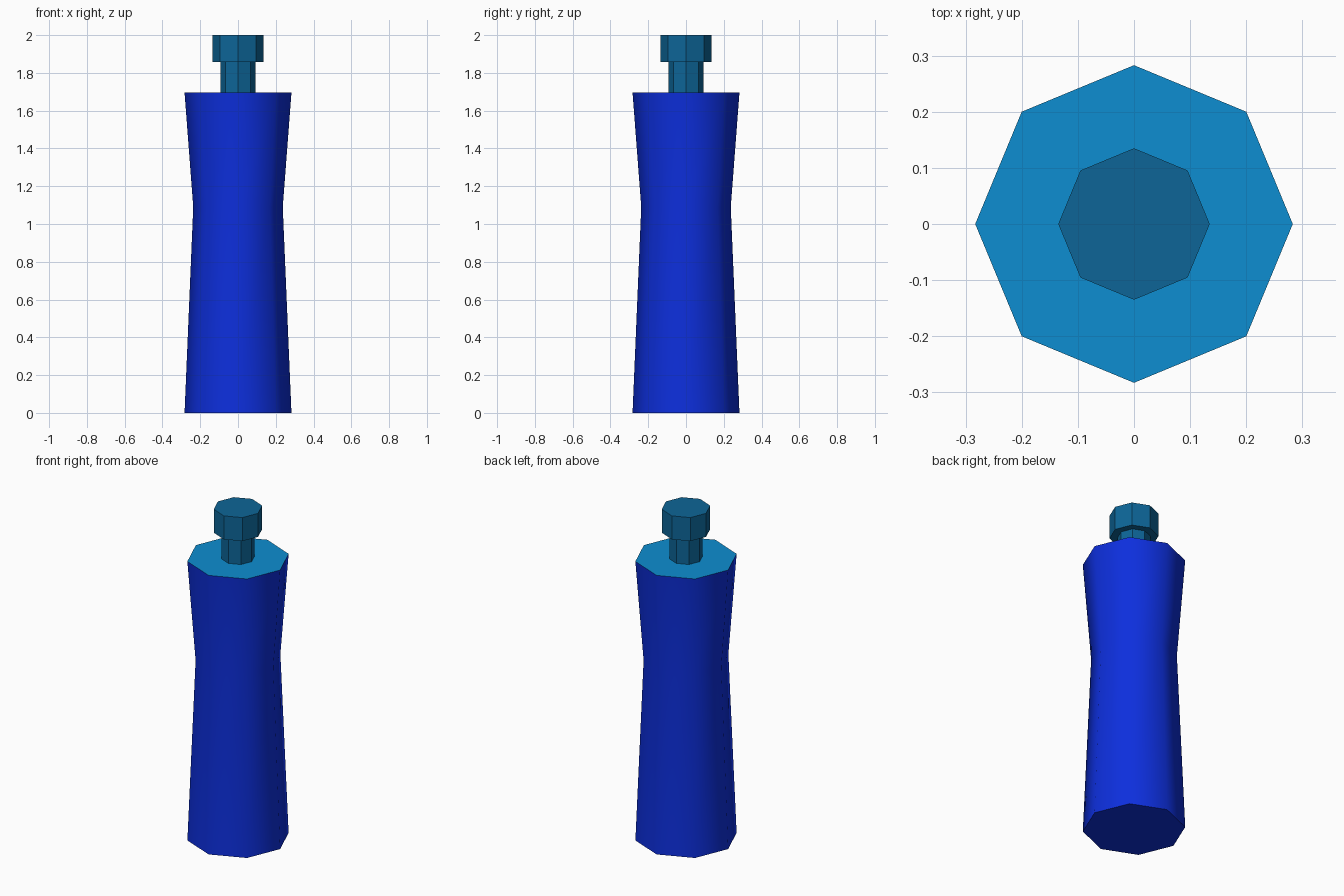
import bpy, bmesh, math

if "Cube" in bpy.data.objects:
    bpy.data.objects.remove(bpy.data.objects["Cube"])


def material(name, rgb):
    m = bpy.data.materials.new(name)
    m.diffuse_color = (*rgb, 1.0)
    m.use_nodes = True
    m.node_tree.nodes["Principled BSDF"].inputs["Base Color"].default_value = m.diffuse_color
    return m


BLUE = material("deep blue", (0.004, 0.028, 0.72))
SKY = material("sky blue", (0.004, 0.27, 0.64))
TEAL = material("dark teal", (0.004, 0.13, 0.31))


def turned(name, profile, mats, sides=8):
    """Closed eight-sided solid from (radius, height) rings, listed upwards."""
    bm = bmesh.new()
    rings = [[bm.verts.new((r * math.cos(i * math.tau / sides),
                            r * math.sin(i * math.tau / sides), z))
              for i in range(sides)] for r, z in profile]
    for low, high in zip(rings, rings[1:]):
        for i in range(sides):
            j = (i + 1) % sides
            bm.faces.new((low[i], low[j], high[j], high[i]))
    bm.faces.new(rings[0][::-1])
    bm.faces.new(rings[-1])
    bm.normal_update()
    mesh = bpy.data.meshes.new(name)
    bm.to_mesh(mesh)
    bm.free()
    for m in mats:
        mesh.materials.append(m)
    ob = bpy.data.objects.new(name, mesh)
    bpy.context.collection.objects.link(ob)
    return ob


# Waisted body: smooth sides, flat ends, lighter top face
body = turned("body", [(0.283, 0), (0.237, 1.09), (0.283, 1.695)], [BLUE, SKY])
for p in body.data.polygons:
    p.material_index = 1 if p.normal.z > 0.9 else 0
bpy.context.view_layer.objects.active = body
body.select_set(True)
bpy.ops.object.shade_smooth_by_angle(angle=math.radians(60))

# Flat-shaded neck and cap
turned("neck", [(0.092, 1.695), (0.092, 1.857)], [TEAL])
turned("cap", [(0.135, 1.857), (0.135, 2.0)], [TEAL])
